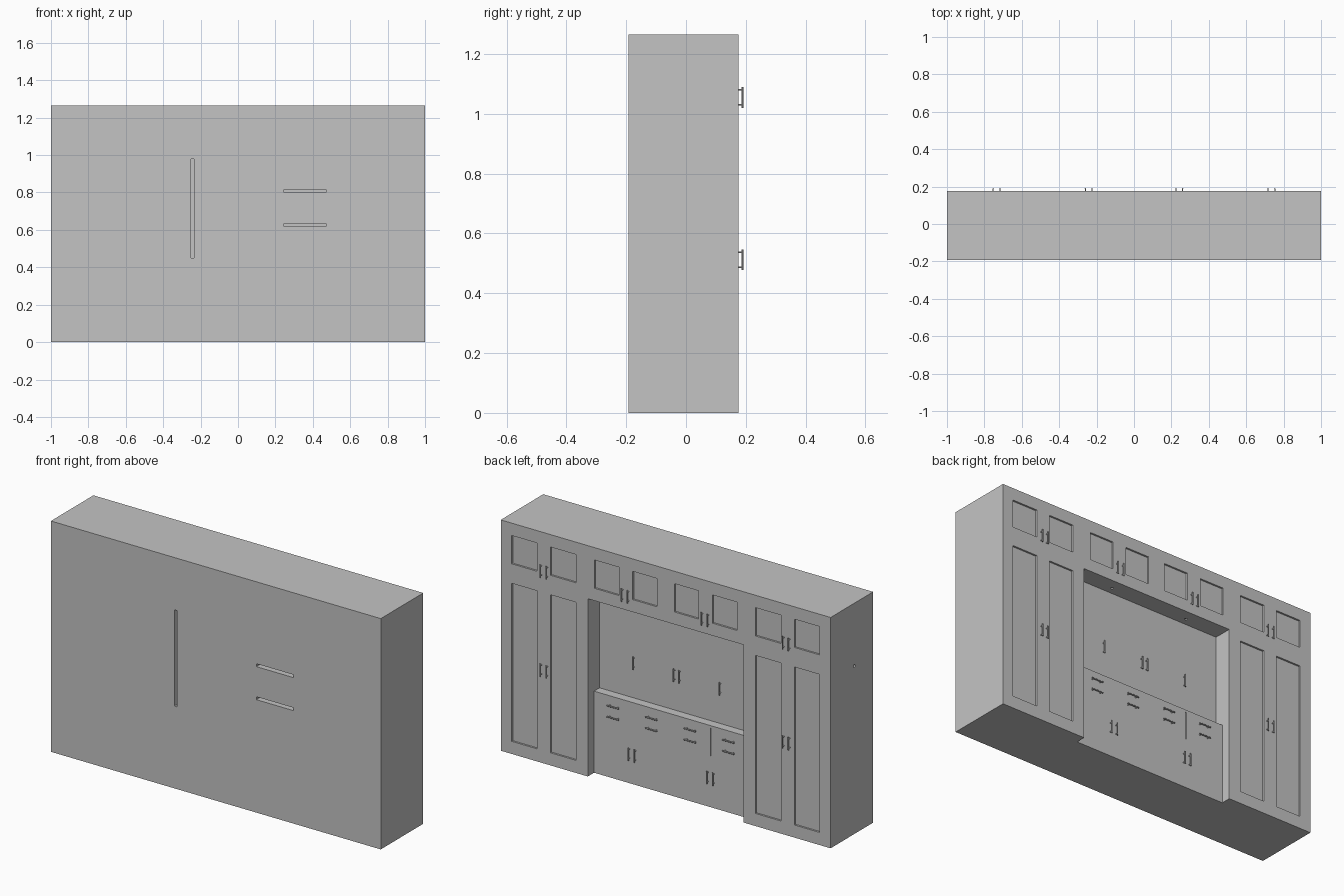
import bpy, bmesh
from mathutils import Matrix, Vector

cube = bpy.data.objects.get("Cube")
if cube:
    bpy.data.objects.remove(cube, do_unlink=True)

BACK, FACE, TOP = -0.192, 0.176, 1.265    # carcass depth limits and height
LOWER_Y, NICHE_Y = 0.122, 0.074           # base cabinet and niche fronts
NICHE_X, COUNTER_Z, NICHE_TOP = 0.472, 0.447, 0.974

grey = bpy.data.materials.new("plain_grey")
grey.use_nodes = True
grey.diffuse_color = (0.55, 0.55, 0.55, 1)
grey.node_tree.nodes["Principled BSDF"].inputs["Base Color"].default_value = (0.55, 0.55, 0.55, 1)


def add_box(bm, x0, x1, y0, y1, z0, z1):
    size = Matrix.Diagonal((abs(x1 - x0), abs(y1 - y0), abs(z1 - z0), 1))
    centre = Matrix.Translation(((x0 + x1) / 2, (y0 + y1) / 2, (z0 + z1) / 2))
    bmesh.ops.create_cube(bm, size=1, matrix=centre @ size)


def add_rod(bm, a, b, radius, sides=10):
    a, b = Vector(a), Vector(b)
    turn = (b - a).to_track_quat('Z', 'Y').to_matrix().to_4x4()
    bmesh.ops.create_cone(bm, cap_ends=True, segments=sides, radius1=radius, radius2=radius,
                          depth=(b - a).length, matrix=Matrix.Translation((a + b) / 2) @ turn)


def make_object(name, bm):
    bmesh.ops.recalc_face_normals(bm, faces=bm.faces)
    mesh = bpy.data.meshes.new(name)
    bm.to_mesh(mesh)
    bm.free()
    obj = bpy.data.objects.new(name, mesh)
    bpy.context.collection.objects.link(obj)
    mesh.materials.append(grey)
    return obj


def cut(target, bm):
    cutter = make_object("cutter", bm)
    cutter.hide_render = True
    mod = target.modifiers.new("cut", 'BOOLEAN')
    mod.operation, mod.solver, mod.object = 'DIFFERENCE', 'EXACT', cutter
    bpy.ops.object.select_all(action='DESELECT')
    bpy.context.view_layer.objects.active = target
    target.select_set(True)
    bpy.ops.object.modifier_apply(modifier=mod.name)
    bpy.data.objects.remove(cutter, do_unlink=True)


# Carcass block
bm = bmesh.new()
add_box(bm, -1, 1, BACK, FACE, 0, TOP)
cabinet = make_object("wall_cabinet", bm)

# Central niche: stepped profile swept across the width
bm = bmesh.new()
profile = [(0.3, -0.1), (LOWER_Y, -0.1), (LOWER_Y, COUNTER_Z), (NICHE_Y, COUNTER_Z),
           (NICHE_Y, NICHE_TOP), (0.3, NICHE_TOP)]
face = bm.faces.new([bm.verts.new((-NICHE_X, y, z)) for y, z in profile])
swept = bmesh.ops.extrude_face_region(bm, geom=[face])["geom"]
bmesh.ops.translate(bm, vec=(2 * NICHE_X, 0, 0),
                    verts=[v for v in swept if isinstance(v, bmesh.types.BMVert)])
cut(cabinet, bm)

# Sunken door panels, mirrored on both sides
bm = bmesh.new()
for side in (-1, 1):
    for inner, outer in ((0.78, 0.934), (0.545, 0.698), (0.284, 0.432), (0.052, 0.2)):
        add_box(bm, side * inner, side * outer, FACE - 0.01, FACE + 0.1, 1.042, 1.197)
        if inner > 0.5:
            add_box(bm, side * inner, side * outer, FACE - 0.01, FACE + 0.1, 0.069, 0.935)

# Gaps at the partition, the shelves and the drawers
add_box(bm, -0.252, -0.236, BACK - 0.1, 0.05, 0.451, 0.979)
for z in (0.619, 0.8):
    add_box(bm, 0.246, 0.471, BACK - 0.1, 0.05, z, z + 0.016)
add_box(bm, -0.238, -0.234, LOWER_Y - 0.015, LOWER_Y + 0.02, 0.28, 0.433)

# Niche ceiling lamp holes and the cable hole in the side
for x in (-0.24, 0.24):
    add_rod(bm, (x, 0.115, NICHE_TOP - 0.02), (x, 0.115, NICHE_TOP + 0.006), 0.007, 16)
add_rod(bm, (-1.1, -0.03, 0.92), (-0.98, -0.03, 0.92), 0.008, 16)
cut(cabinet, bm)


# Bar handles on two posts
def handle(name, x, y, z, along):
    bm = bmesh.new()
    centre, direction = Vector((x, y + 0.0125, z)), Vector(along)
    add_rod(bm, centre - direction * 0.035, centre + direction * 0.035, 0.0035)
    for end in (-1, 1):
        tip = centre + direction * 0.025 * end
        add_rod(bm, tip - Vector((0, 0.0145, 0)), tip, 0.003)
    obj = make_object(name, bm)
    bpy.ops.object.select_all(action='DESELECT')
    bpy.context.view_layer.objects.active = obj
    obj.select_set(True)
    bpy.ops.object.shade_smooth_by_angle()


UP, ACROSS = (0, 0, 1), (1, 0, 0)
for side in (-1, 1):
    for offset in (-0.018, 0.018):
        handle("tall_door_handle", side * 0.735 + offset, FACE, 0.512, UP)
        handle("top_door_handle", side * 0.735 + offset, FACE, 1.055, UP)
        handle("top_door_handle", side * 0.242 + offset, FACE, 1.055, UP)
        handle("base_door_handle", side * 0.238 + offset, LOWER_Y, 0.163, UP)
    for x in (0.016, 0.262):
        handle("niche_door_handle", side * x, NICHE_Y, 0.642, UP)
    for x in (0.117, 0.35):
        for z in (0.335, 0.396):
            handle("drawer_handle", side * x, LOWER_Y, z, ACROSS)
